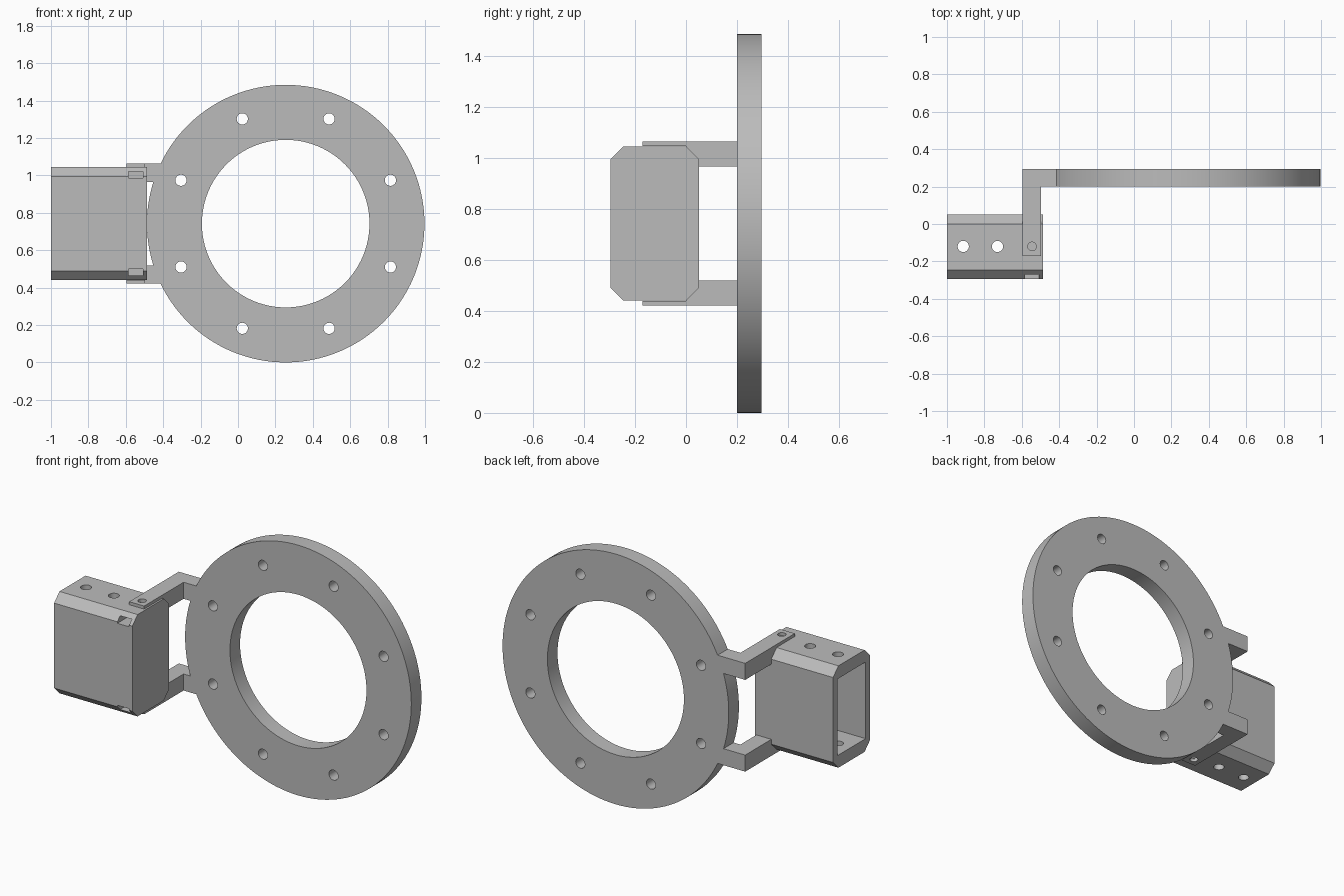
import bpy, bmesh, math
from mathutils import Matrix, Vector

if "Cube" in bpy.data.objects:
    bpy.data.objects.remove(bpy.data.objects["Cube"])

grey = bpy.data.materials.new("plain grey")
grey.diffuse_color = (0.5, 0.5, 0.5, 1)
grey.use_nodes = True
grey.node_tree.nodes["Principled BSDF"].inputs["Base Color"].default_value = grey.diffuse_color

CX, CZ = 0.255, 0.742          # ring centre, also the mirror height of the bracket
X0, X1 = -1.0, -0.487          # housing ends
HOLE_Y = -0.12


def make(name, bm):
    bmesh.ops.recalc_face_normals(bm, faces=bm.faces)
    me = bpy.data.meshes.new(name)
    bm.to_mesh(me)
    bm.free()
    me.materials.append(grey)
    ob = bpy.data.objects.new(name, me)
    bpy.context.collection.objects.link(ob)
    return ob


def add_cylinder(bm, centre, radius, depth, axis, segments=32):
    rot = Matrix.Rotation(math.pi / 2, 4, 'X') if axis == 'Y' else Matrix()
    bmesh.ops.create_cone(bm, cap_ends=True, segments=segments, radius1=radius,
                          radius2=radius, depth=depth,
                          matrix=Matrix.Translation(centre) @ rot)


def add_box(bm, lo, hi):
    lo, hi = Vector(lo), Vector(hi)
    bmesh.ops.create_cube(bm, size=1, matrix=Matrix.Translation((lo + hi) / 2)
                          @ Matrix.Diagonal((*(hi - lo), 1)))


def add_prism(bm, profile, x0, x1):
    """Extrude a (y, z) profile along x."""
    face = bm.faces.new([bm.verts.new((x0, y, z)) for y, z in profile])
    ext = bmesh.ops.extrude_face_region(bm, geom=[face])
    bmesh.ops.translate(bm, vec=(x1 - x0, 0, 0),
                        verts=[g for g in ext['geom'] if isinstance(g, bmesh.types.BMVert)])


def combine(target, tool, operation):
    mod = target.modifiers.new(operation, 'BOOLEAN')
    mod.operation, mod.solver, mod.object = operation, 'EXACT', tool
    bpy.context.view_layer.objects.active = target
    bpy.ops.object.modifier_apply(modifier=mod.name)
    bpy.data.objects.remove(tool)


def smooth(ob):
    bpy.ops.object.select_all(action='DESELECT')
    ob.select_set(True)
    bpy.context.view_layer.objects.active = ob
    bpy.ops.object.shade_smooth_by_angle(angle=math.radians(30))


# Mounting ring: outer disc
bm = bmesh.new()
add_cylinder(bm, (CX, 0.2475, CZ), 0.742, 0.095, 'Y', 128)
ring = make("mounting_ring", bm)

# Arms: thick elbow with a thin tab over the housing, mirrored top and bottom
arm = [(-0.17, 1.063), (0.295, 1.063), (0.295, 0.965), (0.05, 0.965),
       (0.05, 0.995), (0.0, 1.045), (-0.17, 1.045)]
for side in (1, -1):
    def flip(z):
        return CZ + side * (z - CZ)
    bm = bmesh.new()
    add_prism(bm, [(y, flip(z)) for y, z in arm], -0.595, -0.497)
    elbow = make("arm", bm)
    bm = bmesh.new()
    z0, z1 = sorted((flip(0.965), flip(1.063)))
    add_box(bm, (-0.55, 0.2, z0), (-0.38, 0.295, z1))
    combine(elbow, make("arm_foot", bm), 'UNION')
    combine(ring, elbow, 'UNION')

# Ring opening, bolt circle and arm screw holes
bm = bmesh.new()
add_cylinder(bm, (CX, 0.2475, CZ), 0.448, 0.4, 'Y', 96)
for k in range(8):
    a = math.radians(22.5 + 45 * k)
    add_cylinder(bm, (CX + 0.606 * math.cos(a), 0.2475, CZ + 0.606 * math.sin(a)),
                 0.03, 0.3, 'Y')
add_cylinder(bm, (-0.545, HOLE_Y, CZ), 0.023, 2, 'Z')
combine(ring, make("ring_cutter", bm), 'DIFFERENCE')
smooth(ring)

# Housing: chamfered box, open at the outer end
c, y0, y1, z0, z1 = 0.05, -0.295, 0.05, 0.44, 1.044
bm = bmesh.new()
add_prism(bm, [(y0 + c, z0), (y1 - c, z0), (y1, z0 + c), (y1, z1 - c),
               (y1 - c, z1), (y0 + c, z1), (y0, z1 - c), (y0, z0 + c)], X0, X1)
housing = make("housing", bm)
bm = bmesh.new()
add_box(bm, (X0 - 0.1, y0 + 0.04, z0 + 0.075), (-0.6, y1 - 0.04, z1 - 0.075))
combine(housing, make("cavity_cutter", bm), 'DIFFERENCE')

# Nut slots entering from the front chamfers
bm = bmesh.new()
for side in (1, -1):
    a, b = sorted((CZ + side * 0.243, CZ + side * 0.278))
    add_box(bm, (-0.585, -0.4, a), (-0.508, -0.08, b))
combine(housing, make("slot_cutter", bm), 'DIFFERENCE')

# Through holes, plus short screw holes down to the nut slots
bm = bmesh.new()
for x in (-0.913, -0.73):
    add_cylinder(bm, (x, HOLE_Y, CZ), 0.03, 2, 'Z')
for side in (1, -1):
    add_cylinder(bm, (-0.545, HOLE_Y, CZ + side * 0.31), 0.023, 0.1, 'Z')
combine(housing, make("hole_cutter", bm), 'DIFFERENCE')
smooth(housing)
